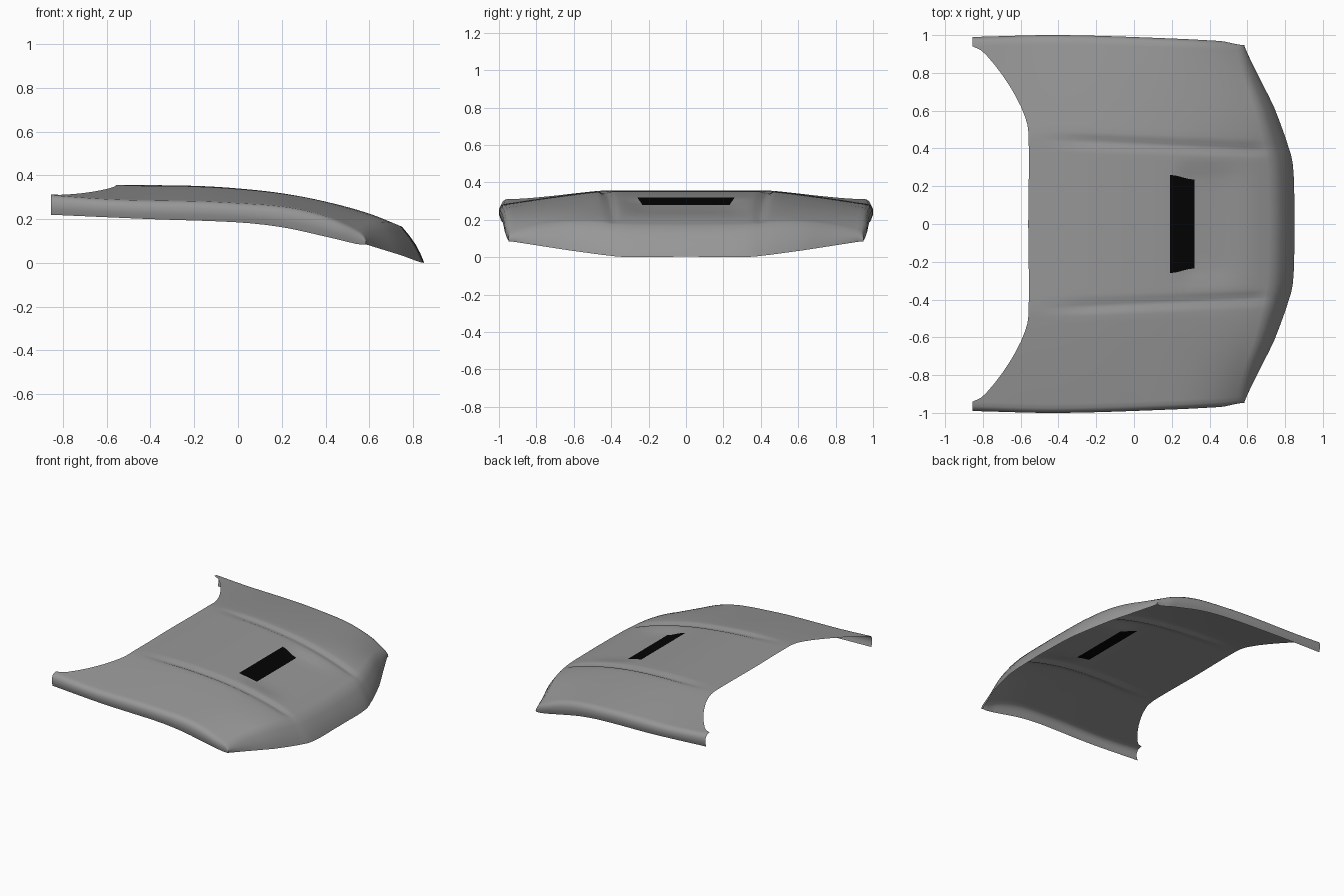
import bpy, bmesh, math

cube = bpy.data.objects.get("Cube")
if cube:
    bpy.data.objects.remove(cube, do_unlink=True)


def material(name, value):
    m = bpy.data.materials.new(name)
    m.use_nodes = True
    color = (value, value, value, 1)
    m.diffuse_color = color
    m.node_tree.nodes["Principled BSDF"].inputs["Base Color"].default_value = color
    return m


def curve(points):
    """Smooth function through a few (position, value) points."""
    def slope(i):
        a, b = points[max(i - 1, 0)], points[min(i + 1, len(points) - 1)]
        return (b[1] - a[1]) / (b[0] - a[0])

    def f(x):
        x = min(max(x, points[0][0]), points[-1][0])
        i = next(k for k in range(len(points) - 1) if x <= points[k + 1][0])
        (x0, v0), (x1, v1) = points[i], points[i + 1]
        h = x1 - x0
        t = (x - x0) / h
        return ((1 + 2 * t) * (1 - t) ** 2 * v0 + t * (1 - t) ** 2 * h * slope(i)
                + t * t * (3 - 2 * t) * v1 + t * t * (t - 1) * h * slope(i + 1))
    return f


def smooth(a, b, x):
    t = min(max((x - a) / (b - a), 0), 1)
    return t * t * (3 - 2 * t)


# Outline in plan, as functions of y
rear_edge = curve([(0, -.56), (.47, -.56), (.6, -.59), (.7, -.64), (.8, -.705),
                   (.9, -.785), (.93, -.82), (.945, -.855), (.97, -.855)])
nose_crease = curve([(0, .75), (.37, .735), (.6, .67), (.8, .6), (.97, .56)])
nose_tip = curve([(0, .85), (.37, .835), (.6, .75), (.8, .66), (.97, .583)])
nose_low = curve([(0, .003), (.38, .003), (.6, .033), (.97, .085)])

# Lengthwise profiles, as functions of x
crown = curve([(-.86, .357), (-.56, .356), (-.2, .352), (0, .34), (.2, .318),
               (.4, .28), (.6, .225), (.75, .165)])
side_drop = curve([(-.86, .048), (-.6, .065), (-.3, .07), (0, .068), (.25, .062),
                   (.4, .072), (.5, .093), (.6, .128)])
side_low = curve([(-.86, .22), (-.4, .2), (0, .185), (.2, .163), (.4, .12), (.55, .084)])
half_width = curve([(-.86, .99), (-.4, 1), (.2, .982), (.58, .962)])

VENT_REAR, VENT_FRONT, VENT_HALF = .19, .32, .25


def ridge_line(x):
    return .45 - .06 * (x + .5) / 1.2


def top_height(x, y):
    # Sides fall away, rounding off more toward the front corners
    power = 1.15 + .75 * smooth(.2, .6, x)
    z = crown(x) - side_drop(x) * max((y - .45) / .52, 0) ** power
    # Long crease on each side of the raised middle
    d = y - ridge_line(x)
    fade = smooth(-.56, -.2, x) * (1 - smooth(.62, .74, x))
    z -= fade * .014 * math.exp(-(d / .022) ** 2)
    # Sunken floor ahead of the vent
    sink = smooth(VENT_REAR, VENT_FRONT, x) * (1 - smooth(.4, .66, x))
    return z - .018 * sink * (1 - smooth(.22, .36, y))


def row_positions(y):
    """x of each row on the top skin, with rows lying on the vent's edges."""
    stops = [(rear_edge(y), VENT_REAR, 16), (VENT_REAR, VENT_FRONT, 4),
             (VENT_FRONT, nose_crease(y), 12)]
    xs = [a + (b - a) * i / n for a, b, n in stops for i in range(n)]
    return xs + [nose_crease(y)]


def column(y):
    """Points of one lengthwise strip line, from rear edge to nose tip."""
    pts = []
    for x in row_positions(y):
        yy = y
        if y < .3:
            # Vent narrows toward the front
            yy *= 1.04 - .1 * smooth(VENT_REAR, VENT_FRONT, x)
        elif y < .6:
            yy += (ridge_line(x) - .42) * (1 - abs(y - .43) / .17)
        else:
            yy += (half_width(x) - .025 - .97) * (y - .6) / .37
        pts.append((x, yy, top_height(x, yy)))
    x0, y0, z0 = pts[-1]
    for t in (.25, .5, .75, .92, 1):
        bulge = .012 * math.sin(math.pi * t)
        pts.append((x0 + (nose_tip(y) - x0) * t + bulge, y0,
                    z0 + (nose_low(y) - z0) * t))
    return pts


# Columns of the top skin, then the turned-down side flange
stations = [0, .08, .17, VENT_HALF, .29, .33, .36, .385, .41, .43, .45, .475,
            .51, .56, .62, .68, .74, .8, .85, .9, .925, .945, .97]
columns = [column(y) for y in stations]
edge = columns[-1]
for out, down in ((.015, .12), (.025, .35), (.024, .7), (.015, 1)):
    columns.append([(x, y + out * (1 - smooth(.45, .58, x) * .6),
                     z + (min(side_low(x), z) - z) * down) for x, y, z in edge])

bm = bmesh.new()
grid = [[bm.verts.new(p) for p in col] for col in columns]
for i in range(len(grid) - 1):
    for j in range(len(grid[i]) - 1):
        face = bm.faces.new((grid[i][j], grid[i][j + 1], grid[i + 1][j + 1], grid[i + 1][j]))
        c = face.calc_center_median()
        # Dark vent opening
        if VENT_REAR < c.x < VENT_FRONT and stations[min(i, len(stations) - 1)] < VENT_HALF:
            face.material_index = 1
bmesh.ops.remove_doubles(bm, verts=bm.verts, dist=.0005)
bmesh.ops.recalc_face_normals(bm, faces=bm.faces)
if sum(f.normal.z for f in bm.faces) < 0:
    bmesh.ops.reverse_faces(bm, faces=bm.faces)

mesh = bpy.data.meshes.new("hood_panel")
bm.to_mesh(mesh)
bm.free()
hood = bpy.data.objects.new("hood_panel", mesh)
bpy.context.collection.objects.link(hood)
mesh.materials.append(material("panel_grey", .31))
mesh.materials.append(material("vent_black", .001))

# Both halves are alike
mirror = hood.modifiers.new("mirror", "MIRROR")
mirror.use_axis = (False, True, False)
mirror.use_clip = True
bpy.context.view_layer.objects.active = hood
hood.select_set(True)
bpy.ops.object.shade_smooth_by_angle(angle=math.radians(50))
